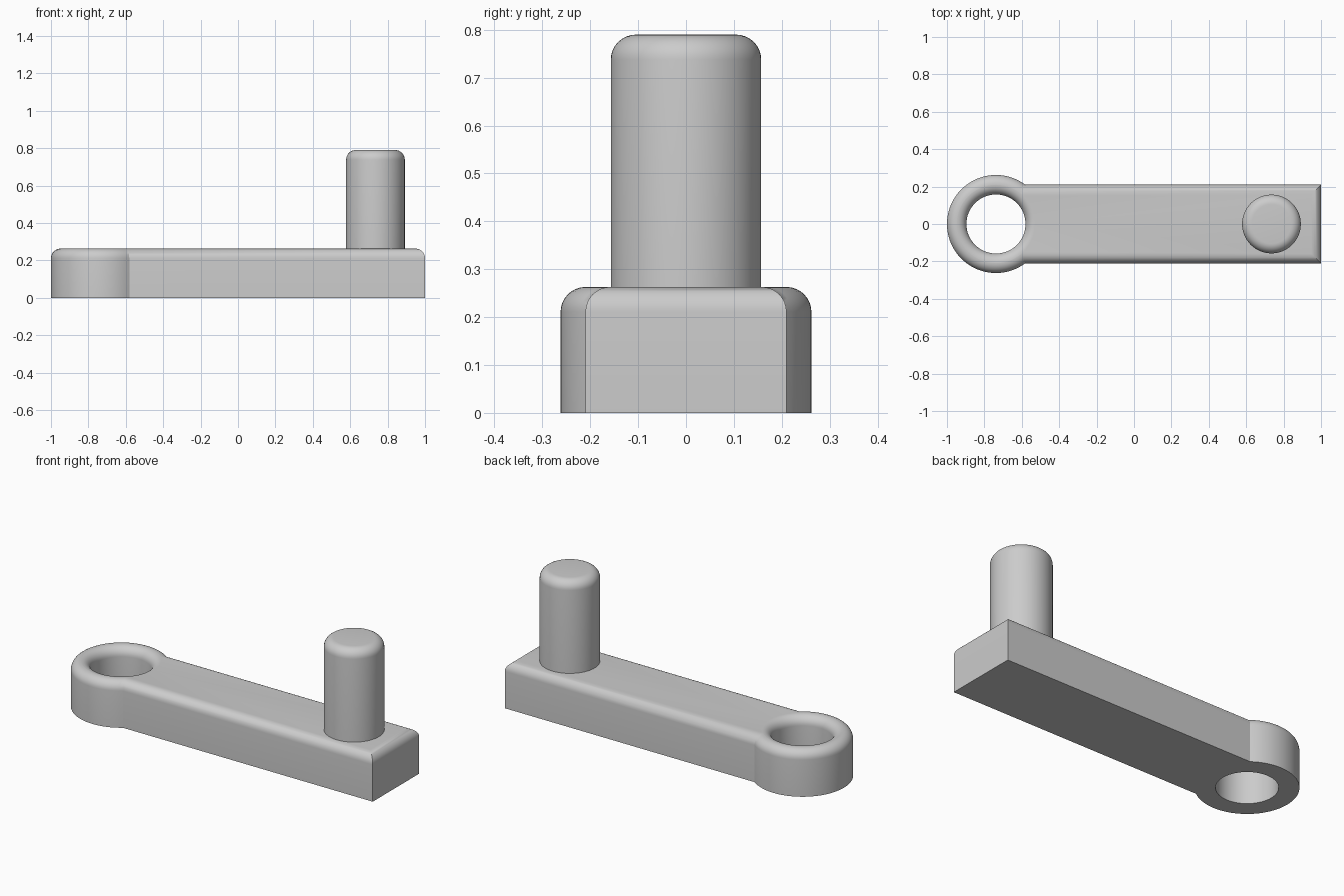
import bpy, bmesh, math

cube = bpy.data.objects.get("Cube")
if cube:
    bpy.data.objects.remove(cube, do_unlink=True)

TOP, FILLET, STEPS, SEG = 0.263, 0.052, 8, 64
RING_X, RING_R, HOLE_R = -0.738, 0.262, 0.158
ARM_W, ARM_END = 0.21, 1.0
PIN_X, PIN_R, PIN_TOP = 0.735, 0.157, 0.79

metal = bpy.data.materials.new("plain grey")
metal.use_nodes = True
grey = (0.6, 0.6, 0.6, 1)
metal.diffuse_color = grey
metal.node_tree.nodes["Principled BSDF"].inputs["Base Color"].default_value = grey


def circle(x, r):
    return [(x + r * math.cos(2 * math.pi * i / SEG), r * math.sin(2 * math.pi * i / SEG))
            for i in range(SEG)]


def arm_outline(d):
    """Ring arc joined to the straight bar, moved inward by d."""
    r, w, end = RING_R - d, ARM_W - d, ARM_END - d
    a = math.asin(w / r)
    arc = [a + (2 * math.pi - 2 * a) * i / SEG for i in range(SEG + 1)]
    return [(RING_X + r * math.cos(t), r * math.sin(t)) for t in arc] + [(end, -w), (end, w)]


def fillet_levels(bottom, top):
    """Pairs of inset and height: a straight wall, then a quarter round."""
    angles = [math.pi / 2 * i / STEPS for i in range(STEPS + 1)]
    return [(0, bottom)] + [(FILLET * (1 - math.cos(t)), top - FILLET * (1 - math.sin(t)))
                            for t in angles]


def wall(bm, outline, levels):
    """Stack outlines into a wall; return the lowest and highest loops."""
    loops = [[bm.verts.new((x, y, z)) for x, y in outline(d)] for d, z in levels]
    for low, high in zip(loops, loops[1:]):
        for i in range(len(low)):
            j = (i + 1) % len(low)
            bm.faces.new((low[i], low[j], high[j], high[i]))
    return loops[0], loops[-1]


def finish(bm, name):
    bmesh.ops.recalc_face_normals(bm, faces=bm.faces)
    mesh = bpy.data.meshes.new(name)
    bm.to_mesh(mesh)
    bm.free()
    mesh.materials.append(metal)
    obj = bpy.data.objects.new(name, mesh)
    bpy.context.collection.objects.link(obj)
    bpy.ops.object.select_all(action="DESELECT")
    obj.select_set(True)
    bpy.context.view_layer.objects.active = obj
    bpy.ops.object.shade_smooth_by_angle(angle=math.radians(30))


# Crank arm with the ring end and its rounded through hole
bm = bmesh.new()
levels = fillet_levels(0, TOP)
outer = wall(bm, arm_outline, levels)
inner = wall(bm, lambda d: circle(RING_X, HOLE_R + d * 0.98), levels)
for pair in zip(outer, inner):
    edges = [bm.edges.get((loop[i - 1], loop[i])) for loop in pair for i in range(len(loop))]
    bmesh.ops.triangle_fill(bm, edges=edges, use_beauty=True)
finish(bm, "crank_arm")

# Upright handle pin with a rounded top, sunk slightly into the arm
bm = bmesh.new()
base, cap = wall(bm, lambda d: circle(PIN_X, PIN_R - d), fillet_levels(TOP - 0.05, PIN_TOP))
bm.faces.new(base)
bm.faces.new(cap)
finish(bm, "handle_pin")
